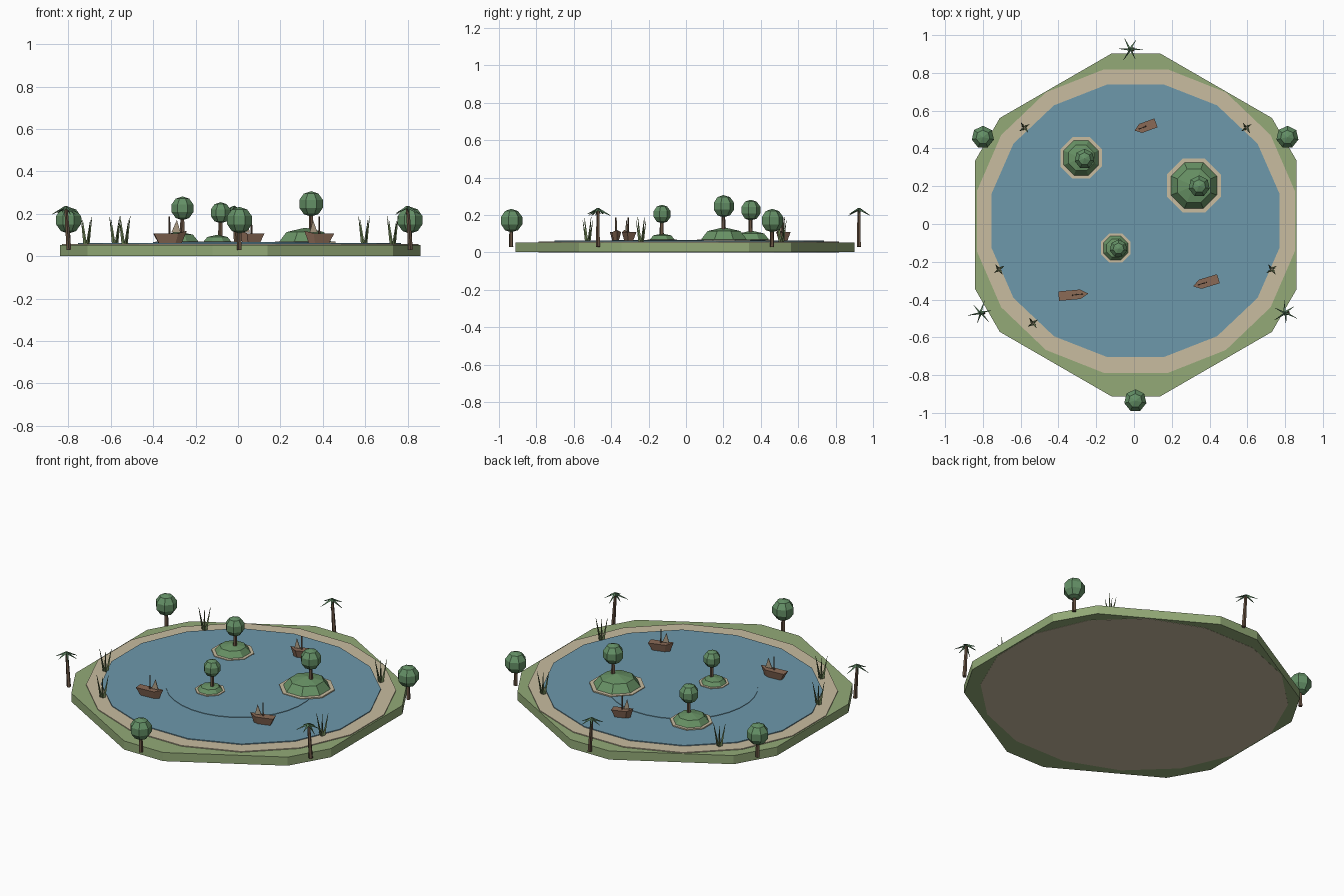
import bpy, bmesh, math
from math import sin, cos, pi, radians
from mathutils import Vector, Matrix

if "Cube" in bpy.data.objects:
    bpy.data.objects.remove(bpy.data.objects["Cube"])


def material(name, r, g, b):
    lin = [((c / 255 + 0.055) / 1.055) ** 2.4 for c in (r, g, b)]
    m = bpy.data.materials.new(name)
    m.diffuse_color = (*lin, 1)
    m.use_nodes = True
    m.node_tree.nodes["Principled BSDF"].inputs["Base Color"].default_value = m.diffuse_color
    return m


GRASS = material("grass", 147, 170, 119)
SAND = material("sand", 200, 188, 160)
WATER = material("water", 109, 152, 171)
HILL = material("hill_grass", 104, 146, 101)
LEAF = material("foliage", 100, 144, 102)
BARK = material("bark", 104, 83, 66)
HULL = material("hull_wood", 138, 106, 86)
SAIL = material("sail_cloth", 176, 158, 134)
PALM = material("palm_leaf", 88, 126, 92)
REED = material("reed_green", 104, 124, 80)


def finish(bm, name, mat):
    bmesh.ops.recalc_face_normals(bm, faces=bm.faces)
    me = bpy.data.meshes.new(name)
    bm.to_mesh(me)
    bm.free()
    me.materials.append(mat)
    ob = bpy.data.objects.new(name, me)
    bpy.context.collection.objects.link(ob)
    return ob


def loft(name, mat, rings):
    """Skin a stack of equal-length rings and cap both ends."""
    bm = bmesh.new()
    vs = [[bm.verts.new(p) for p in ring] for ring in rings]
    n = len(rings[0])
    for a, b in zip(vs, vs[1:]):
        for i in range(n):
            bm.faces.new((a[i], a[(i + 1) % n], b[(i + 1) % n], b[i]))
    bm.faces.new(vs[0][::-1])
    bm.faces.new(vs[-1])
    return finish(bm, name, mat)


def ngon(n, rx, ry, x, y, z, turn=0.5):
    return [(x + rx * cos(2 * pi * (i + turn) / n),
             y + ry * sin(2 * pi * (i + turn) / n), z) for i in range(n)]


def prism(name, mat, n, rx, ry, x, y, z0, z1):
    return loft(name, mat, [ngon(n, rx, ry, x, y, z) for z in (z0, z1)])


def rod(name, mat, a, b, r0, r1, n=5):
    """Tapered rod between two points."""
    a, b = Vector(a), Vector(b)
    q = (b - a).to_track_quat('Z', 'Y')
    return loft(name, mat, [[p + q @ Vector((r * cos(2 * pi * i / n), r * sin(2 * pi * i / n), 0))
                             for i in range(n)] for p, r in ((a, r0), (b, r1))])


# Ground: hexagon with clipped corners
outline = []
for k in range(6):
    for side in (-1, 1):
        a = radians(30 + 60 * k)
        outline.append((0.01 + 0.907 * cos(a) - side * 0.13 * sin(a),
                        -0.005 + 0.907 * sin(a) + side * 0.13 * cos(a)))
loft("ground", GRASS, [[(x, y, z) for x, y in outline] for z in (0.001, 0.053)])

# Shore and lake
prism("shore", SAND, 16, 0.858, 0.82, 0.01, 0.015, 0, 0.058)
prism("lake", WATER, 16, 0.777, 0.735, 0.008, 0.017, 0.002, 0.063)
prism("inner_lake", WATER, 32, 0.41, 0.41, 0.008, 0.017, 0.05, 0.066)


def round_tree(x, y, z0, zc, r):
    rod("tree_trunk", BARK, (x, y, z0), (x, y, zc), 0.012, 0.009, 5)
    bm = bmesh.new()
    bmesh.ops.create_uvsphere(bm, u_segments=7, v_segments=5, radius=r,
                              matrix=Matrix.Translation((x, y, zc)))
    finish(bm, "tree_crown", LEAF)


# Islands: sand pad, faceted hill, tree
for x, y, apothem, height, tx, ty, tz, tr in (
        (-0.28, 0.35, 0.11, 0.05, -0.262, 0.345, 0.226, 0.056),
        (0.317, 0.203, 0.143, 0.068, 0.345, 0.20, 0.247, 0.06),
        (-0.097, -0.127, 0.078, 0.035, -0.082, -0.13, 0.205, 0.05)):
    R = apothem / cos(pi / 8)
    prism("island_sand", SAND, 8, R, R, x, y, 0.055, 0.07)
    h = R * 0.87
    loft("island_hill", HILL, [ngon(8, h * cos(t), h * cos(t), x, y, 0.066 + height * sin(t))
                               for t in (0, pi / 4, pi / 2 - 0.02)])
    round_tree(tx, ty, 0.09, tz, tr)

# Round trees on the rim
for x, y in ((-0.80, 0.46), (0.812, 0.46), (0.007, -0.935)):
    round_tree(x, y, 0.03, 0.17, 0.063)


def palm(x, y, turn):
    # Slightly leaning trunk with thin drooping fronds
    rod("palm_trunk", BARK, (x + 0.014, y, 0.03), (x, y, 0.23), 0.012, 0.008, 5)
    for k in range(6):
        a = turn + k * pi / 3
        reach = 0.068 if k % 2 else 0.058
        rod("palm_frond", PALM, (x, y, 0.232),
            (x + reach * cos(a), y + reach * sin(a), 0.205 - 0.008 * (k % 2)), 0.008, 0.001, 3)


for i, (x, y) in enumerate(((-0.812, -0.47), (0.80, -0.47), (-0.02, 0.925))):
    palm(x, y, 0.2 + 0.4 * i)

# Reed clumps: leaning blades
for x, y in ((-0.58, 0.51), (0.595, 0.51), (-0.715, -0.24), (0.73, -0.24), (-0.535, -0.525)):
    for k in range(4):
        a = 0.6 + k * pi / 2
        d = Vector((cos(a), sin(a), 0))
        base = Vector((x, y, 0.055))
        rod("reed_blade", REED, base + d * 0.008,
            base + d * 0.032 + Vector((0, 0, 0.135 - 0.02 * (k % 2))), 0.008, 0.001, 3)


def boat(x, y, heading, length):
    place = Matrix.Translation((x, y, 0.063)) @ Matrix.Rotation(radians(heading), 4, 'Z')

    def ring(l, w, z, lift):
        pts = ((-l, -w, z), (l * 0.45, -w, z), (l, 0, z + lift), (l * 0.45, w, z), (-l, w, z))
        return [place @ Vector(p) for p in pts]

    L = length / 2
    loft("boat_hull", HULL, [ring(L * 0.7, 0.014, 0, 0), ring(L, 0.025, 0.045, 0.012)])
    foot = Vector((-L * 0.05, 0, 0.03))
    rod("boat_mast", BARK, place @ foot, place @ (foot + Vector((0, 0, 0.095))), 0.005, 0.004, 4)
    # Narrow sail ahead of the mast
    sail = [(L * 0.08, 0.05), (L * 0.62, 0.05), (L * 0.4, 0.108)]
    loft("boat_sail", SAIL, [[place @ Vector((px, s, pz)) for px, pz in sail]
                             for s in (-0.002, 0.002)])


boat(-0.32, -0.375, 5, 0.158)
boat(0.38, -0.31, 197, 0.14)
boat(0.06, 0.515, 200, 0.12)
